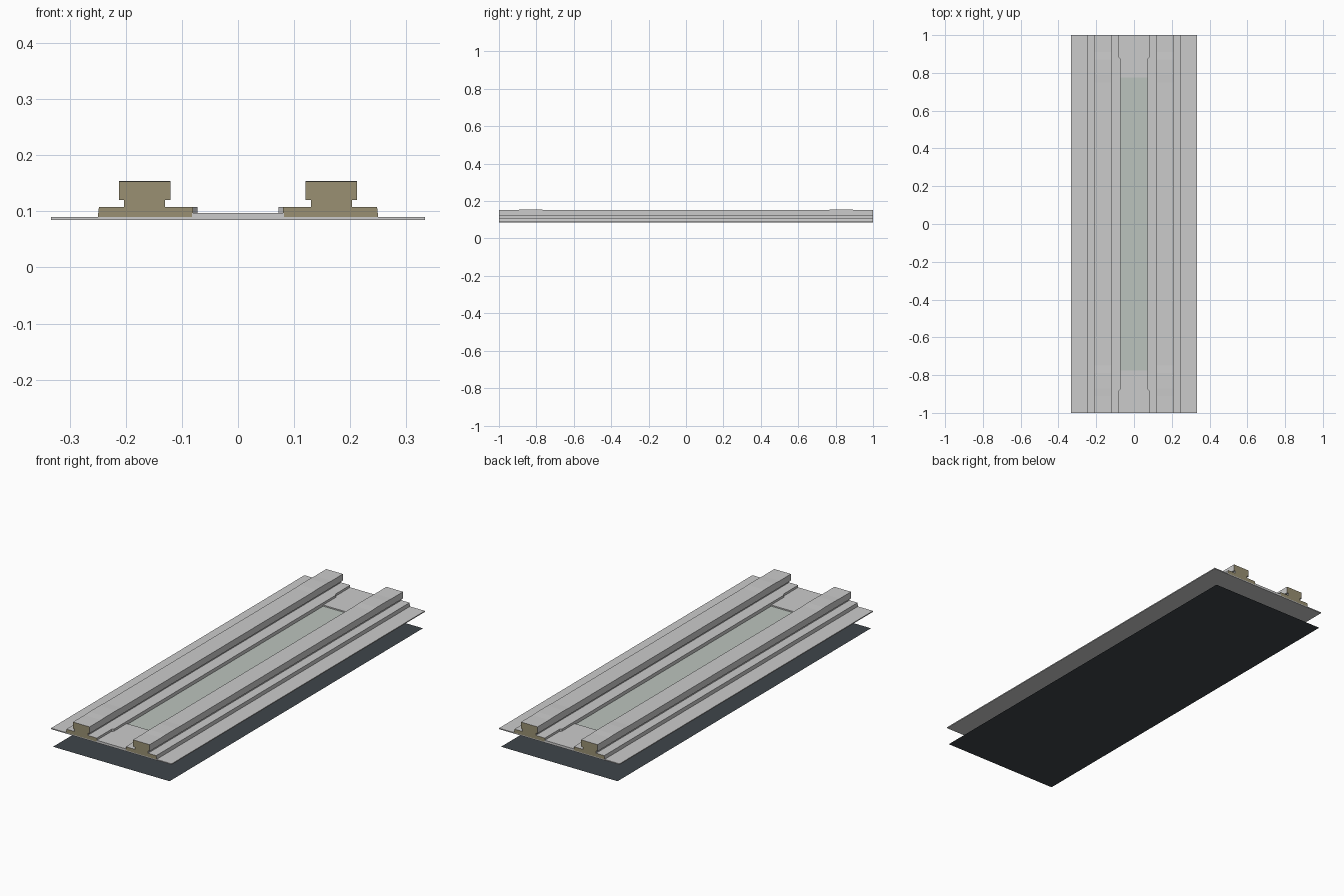
import bpy
import bmesh

if "Cube" in bpy.data.objects:
    bpy.data.objects.remove(bpy.data.objects["Cube"])


def material(name, colour):
    m = bpy.data.materials.new(name)
    m.diffuse_color = (*colour, 1)
    m.use_nodes = True
    m.node_tree.nodes["Principled BSDF"].inputs["Base Color"].default_value = m.diffuse_color
    return m


GREY = material("light_grey", (0.56, 0.58, 0.59))
DARK = material("dark_shadow", (0.05, 0.06, 0.07))
GREEN = material("pale_green", (0.50, 0.55, 0.51))
BRASS = material("dull_brass", (0.32, 0.28, 0.17))


def loft(name, sections, mats, mirror=False):
    """Skin matching (y, [(x, z), ...]) sections; second material goes on the ends."""
    bm = bmesh.new()
    rings = [[bm.verts.new((x, y, z)) for x, z in pts] for y, pts in sections]
    n = len(rings[0])
    for a, b in zip(rings, rings[1:]):
        for i in range(n):
            j = (i + 1) % n
            bm.faces.new((a[i], a[j], b[j], b[i]))
    for ring in (rings[0], rings[-1]):
        bm.faces.new(ring).material_index = len(mats) - 1
    bmesh.ops.recalc_face_normals(bm, faces=bm.faces[:])
    mesh = bpy.data.meshes.new(name)
    bm.to_mesh(mesh)
    bm.free()
    for m in mats:
        mesh.materials.append(m)
    ob = bpy.data.objects.new(name, mesh)
    bpy.context.collection.objects.link(ob)
    if mirror:
        ob.modifiers.new("mirror", 'MIRROR')
    return ob


def box(name, x, y0, y1, z0, z1, mat):
    pts = [(-x, z0), (x, z0), (x, z1), (-x, z1)]
    return loft(name, [(y0, pts), (y1, pts)], [mat])


# Flat dark sheet on the ground
bpy.ops.mesh.primitive_plane_add(size=2, location=(0, 0, 0))
sheet = bpy.context.object
sheet.name = "ground_sheet"
for v in sheet.data.vertices:
    v.co.x *= 0.322
sheet.data.materials.append(DARK)

# Wide base plate and the recessed middle panel
box("base_plate", 0.333, -1, 1, 0.085, 0.090, GREY)
box("middle_panel", 0.072, -0.775, 0.775, 0.090, 0.091, GREEN)

# Raised pads that close the recess at both ends
for label, y0, y1 in (("front", -1, -0.775), ("back", 0.775, 1)):
    box(label + "_end_pad", 0.082, y0, y1, 0.090, 0.097, GREY)


# Rail beds: the inner edge steps back near the ends
def bed(inner):
    return [(inner, 0.090), (0.250, 0.090), (0.248, 0.108), (inner, 0.108)]


loft("rail_beds", [(y, bed(i)) for y, i in
                   ((-1, 0.080), (-0.885, 0.080), (-0.875, 0.072),
                    (0.875, 0.072), (0.885, 0.080), (1, 0.080))],
     [GREY, BRASS], mirror=True)


# Rails: broad head on a narrower neck, slightly raised near the ends
def rail(top):
    return [(0.130, 0.108), (0.203, 0.108), (0.203, 0.120), (0.212, 0.120),
            (0.212, top), (0.120, top), (0.120, 0.120), (0.130, 0.120)]


loft("rails", [(y, rail(t)) for y, t in
               ((-1, 0.153), (-0.91, 0.153), (-0.87, 0.1545), (-0.79, 0.1545),
                (-0.75, 0.153), (0.75, 0.153), (0.79, 0.1545), (0.87, 0.1545),
                (0.91, 0.153), (1, 0.153))],
     [GREY, BRASS], mirror=True)
